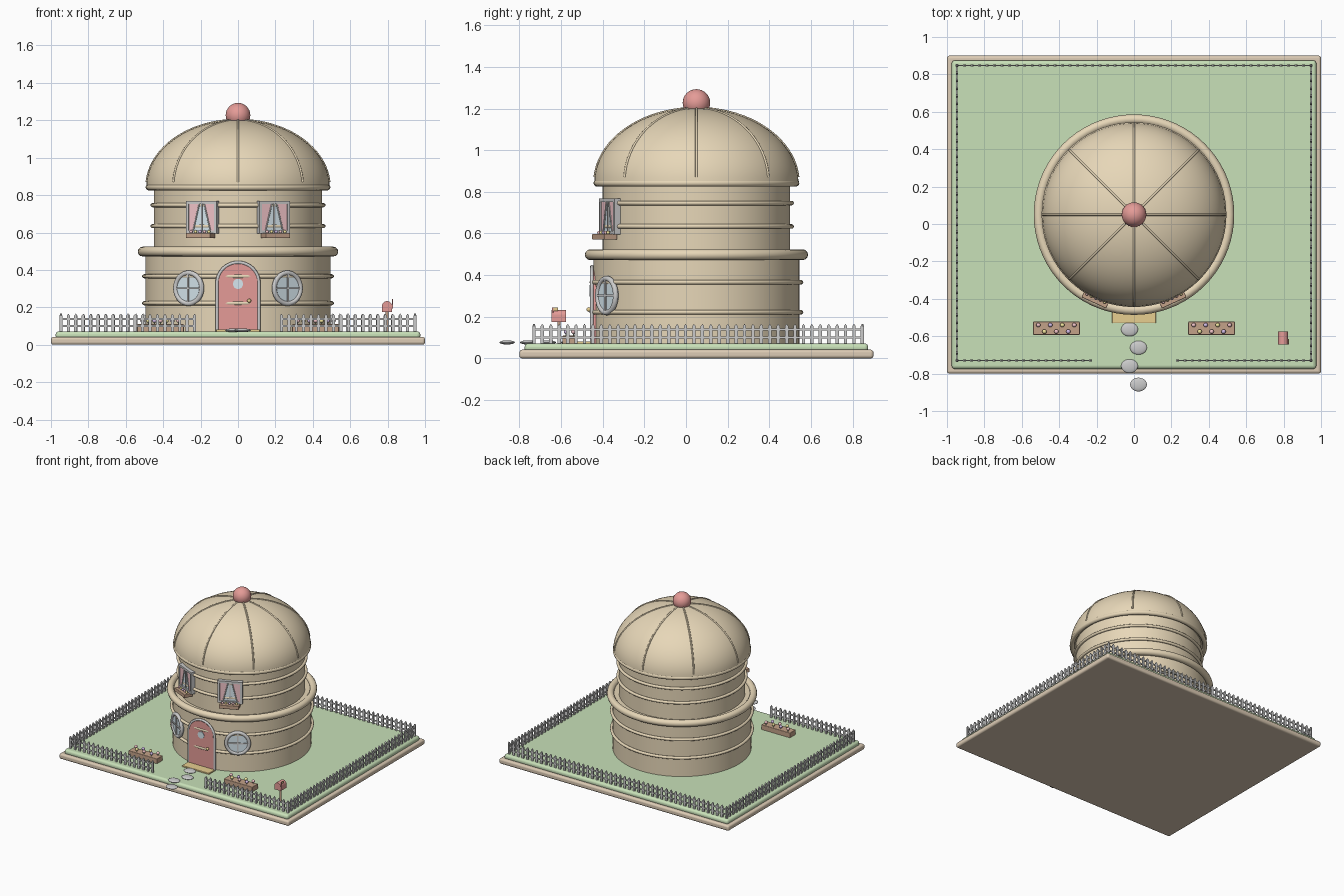
import bpy, bmesh, math
from math import sin, cos, pi, radians
from mathutils import Matrix, Vector

if "Cube" in bpy.data.objects:
    bpy.data.objects.remove(bpy.data.objects["Cube"])

CY = 0.05                                   # house axis sits at y = 0.05
HOUSE = Matrix.Translation((0, CY, 0))
T, S = Matrix.Translation, lambda x, y, z: Matrix.Diagonal((x, y, z, 1))
R = Matrix.Rotation


def mat(name, *c):
    m = bpy.data.materials.new(name)
    m.diffuse_color = (*c, 1)
    m.use_nodes = True
    m.node_tree.nodes["Principled BSDF"].inputs["Base Color"].default_value = m.diffuse_color
    return m


BEIGE = mat("beige", .80, .68, .48)
SLAB = mat("slab", .72, .60, .46)
GREEN = mat("grass", .58, .75, .48)
RED = mat("red", .78, .33, .31)
GLASS = mat("glass", .68, .80, .86)
BROWN = mat("brown", .55, .36, .25)
MAT = mat("straw", .80, .62, .28)
PINK = mat("pink", .88, .55, .58)
YELLOW = mat("yellow", .9, .8, .35)
VIOLET = mat("violet", .65, .5, .8)


def add(name, bm, m=None, M=Matrix(), bevel=0):
    bmesh.ops.recalc_face_normals(bm, faces=bm.faces)
    me = bpy.data.meshes.new(name)
    bm.to_mesh(me)
    bm.free()
    ob = bpy.data.objects.new(name, me)
    bpy.context.collection.objects.link(ob)
    ob.matrix_world = M
    if m:
        me.materials.append(m)
    if bevel:
        b = ob.modifiers.new("bevel", 'BEVEL')
        b.width, b.segments = bevel, 4
    bpy.ops.object.select_all(action='DESELECT')
    bpy.context.view_layer.objects.active = ob
    ob.select_set(True)
    bpy.ops.object.shade_smooth_by_angle(angle=radians(35))
    return ob


def box(name, lo, hi, m=None, M=Matrix(), bevel=0):
    bm = bmesh.new()
    lo, hi = Vector(lo), Vector(hi)
    bmesh.ops.create_cube(bm, size=1, matrix=T((lo + hi) / 2) @ S(*(hi - lo)))
    return add(name, bm, m, M, bevel)


def ball(name, c, r, m=None, M=Matrix(), seg=24):
    bm = bmesh.new()
    r = r if isinstance(r, tuple) else (r, r, r)
    bmesh.ops.create_uvsphere(bm, u_segments=seg, v_segments=seg // 2, radius=1, matrix=T(c) @ S(*r))
    return add(name, bm, m, M)


def rod(name, a, b, r, m=None, M=Matrix(), seg=32):
    a, b = Vector(a), Vector(b)
    bm = bmesh.new()
    q = (b - a).to_track_quat('Z', 'Y').to_matrix().to_4x4()
    bmesh.ops.create_cone(bm, cap_ends=True, segments=seg, radius1=r, radius2=r,
                          depth=(b - a).length, matrix=T((a + b) / 2) @ q)
    return add(name, bm, m, M)


def lathe(name, prof, m, M=HOUSE, seg=72):
    bm = bmesh.new()
    vs = [bm.verts.new((r, 0, z)) for r, z in prof]
    es = [bm.edges.new(p) for p in zip(vs, vs[1:])]
    bmesh.ops.spin(bm, geom=vs + es, axis=(0, 0, 1), cent=(0, 0, 0), steps=seg, angle=2 * pi)
    bmesh.ops.remove_doubles(bm, verts=bm.verts, dist=1e-5)
    return add(name, bm, m, M)


def ring(name, rad, minor, z, m=None, M=HOUSE, seg=72):
    prof = [(rad + minor * cos(2 * pi * i / 12), z + minor * sin(2 * pi * i / 12)) for i in range(13)]
    return lathe(name, prof, m, M, seg)


def tube(name, pts, r, m=None, M=Matrix()):
    cu = bpy.data.curves.new(name, 'CURVE')
    cu.dimensions, cu.bevel_depth, cu.bevel_resolution, cu.use_fill_caps = '3D', r, 2, True
    sp = cu.splines.new('POLY')
    sp.points.add(len(pts) - 1)
    for p, co in zip(sp.points, pts):
        p.co = (*co, 1)
    ob = bpy.data.objects.new(name, cu)
    bpy.context.collection.objects.link(ob)
    ob.matrix_world = M
    if m:
        cu.materials.append(m)


def plate(name, pts, y0, y1, m=None, M=Matrix()):
    """Outline in x,z pushed from y0 to y1."""
    bm = bmesh.new()
    f = bm.faces.new([bm.verts.new((x, y0, z)) for x, z in pts])
    g = bmesh.ops.extrude_face_region(bm, geom=[f])["geom"]
    bmesh.ops.translate(bm, vec=(0, y1 - y0, 0), verts=[v for v in g if isinstance(v, bmesh.types.BMVert)])
    return add(name, bm, m, M)


# Plot of land
box("base_slab", (-1, -.8, 0), (1, .9, .042), SLAB, bevel=.014)
box("lawn", (-.975, -.775, .03), (.975, .875, .072), GREEN, bevel=.018)

# House body and dome
lathe("lower_wall", [(0, .06), (.495, .06), (.495, .5), (0, .5)], BEIGE)
lathe("upper_wall", [(0, .48), (.45, .48), (.45, .85), (0, .85)], BEIGE)
ring("floor_ledge", .51, .026, .498, BEIGE)
for i, (r, z) in enumerate([(.502, .222), (.502, .366), (.457, .634), (.457, .746)]):
    ring(f"wall_band_{i}", r, .011, z, BEIGE)
arc = [(.49 * cos(pi / 2 * i / 20), .842 + .36 * sin(pi / 2 * i / 20)) for i in range(21)]
lathe("dome", [(0, .842)] + arc, BEIGE)
ring("dome_rim", .477, .017, .842, BEIGE)
for k in range(8):
    tube(f"dome_rib_{k}", [(r, 0, z) for r, z in arc[1:]], .006, BEIGE, HOUSE @ R(k * pi / 4, 4, 'Z'))
ball("roof_finial", (0, 0, 1.227), .066, RED, HOUSE, 32)

# Door
half = [(cos(pi * i / 24), sin(pi * i / 24)) for i in range(25)]
plate("door", [(-.108, .07), (.108, .07)] + [(.108 * c, .325 + .108 * s) for c, s in half], -.458, -.40, RED)
tube("door_arch", [(.112, -.452, .07)] + [(.112 * c, -.452, .328 + .112 * s) for c, s in half] + [(-.112, -.452, .07)], .009)
rod("door_pane", (0, -.45, .325), (0, -.463, .325), .027, GLASS)
ball("door_knob", (.06, -.467, .235), .011, MAT)
box("doormat", (-.118, -.53, .065), (.118, -.44, .082), MAT, bevel=.004)

# Windows, left and right
for side, s in (("left", -1), ("right", 1)):
    M = HOUSE @ R(s * radians(31.5), 4, 'Z') @ T((0, -.505, .302))
    rod(f"{side}_round_glass", (0, .04, 0), (0, -.004, 0), .082, GLASS, M, 48)
    ring(f"{side}_round_frame", .082, .013, 0, None, M @ R(pi / 2, 4, 'X'), 48)
    box(f"{side}_round_bar_v", (-.005, -.011, -.08), (.005, 0, .08), None, M)
    box(f"{side}_round_bar_h", (-.08, -.011, -.005), (.08, 0, .005), None, M)

    M = HOUSE @ R(s * radians(24.5), 4, 'Z') @ T((0, -.46, .682))
    box(f"{side}_upper_glass", (-.08, -.004, -.076), (.08, .05, .076), GLASS, M)
    for t in (-1, 1):
        box(f"{side}_upper_frame_v{t}", (t * .082 - .008, -.014, -.084), (t * .082 + .008, .05, .084), None, M)
        box(f"{side}_upper_frame_h{t}", (-.09, -.014, t * .078 - .008), (.09, .03, t * .078 + .008), None, M)
        plate(f"{side}_curtain_{t}", [(t * .074, .07), (t * .015, .07), (t * .05, -.07), (t * .074, -.07)],
              -.008, -.003, PINK, M)
        tube(f"{side}_curtain_hem_{t}", [(t * .015, -.008, .07), (t * .05, -.008, -.07)], .004, None, M)
    box(f"{side}_upper_bar", (-.004, -.01, -.076), (.004, 0, .076), None, M)
    box(f"{side}_window_box", (-.072, -.058, -.112), (.072, .01, -.084), BROWN, M, .003)
    for j in range(5):
        ball(f"{side}_box_flower_{j}", (-.052 + .026 * j, -.03, -.078), .009, (PINK, YELLOW, VIOLET)[j % 3], M, 12)

    # Garden planter with flowers
    x = s * .415
    box(f"{side}_planter", (x - .125, -.593, .066), (x + .125, -.522, .11), BROWN, bevel=.004)
    for j in range(7):
        p = Vector((x - .096 + .032 * j, -.54 if j % 2 == 0 else -.575, .11))
        rod(f"{side}_stem_{j}", p, p + Vector((0, 0, .015)), .003, GREEN, seg=8)
        ball(f"{side}_flower_{j}", p + Vector((0, 0, .019)), .012, (PINK, YELLOW, VIOLET)[j % 3], seg=12)

# Stepping stones
for i in range(4):
    ball(f"stepping_stone_{i}", (-.024 + .048 * (i % 2), -.563 - .0985 * i, .077), (.045, .037, .01))


# Picket fence
def fence(name, a, b):
    a, b = Vector(a), Vector(b)
    L, d = (b - a).length, (b - a).normalized()
    M = T((a.x, a.y, 0)) @ R(math.atan2(d.y, d.x), 4, 'Z')
    n = round(L / .04)
    bm = bmesh.new()
    for i in range(n + 1):
        x, w = L * i / n, .008
        out = [(x - w, .068), (x + w, .068), (x + w, .155), (x, .166), (x - w, .155)]
        lo, hi = ([bm.verts.new((u, y, z)) for u, z in out] for y in (-.005, .005))
        bm.faces.new(lo)
        bm.faces.new(hi)
        for k in range(5):
            bm.faces.new((lo[k], lo[k - 1], hi[k - 1], hi[k]))
    for z in (.1, .138):
        bmesh.ops.create_cube(bm, size=1, matrix=T((L / 2, 0, z)) @ S(L, .007, .01))
    add(name, bm, None, M)


fence("fence_front_left", (-.947, -.73), (-.232, -.73))
fence("fence_front_right", (.232, -.73), (.947, -.73))
fence("fence_back", (-.947, .847), (.947, .847))
fence("fence_left", (-.947, -.73), (-.947, .847))
fence("fence_right", (.947, -.73), (.947, .847))

# Mailbox
rod("mailbox_post", (.797, -.61, .06), (.797, -.61, .19), .008, BROWN, seg=16)
plate("mailbox", [(.77, .175), (.824, .175)] + [(.797 + .027 * c, .206 + .027 * s) for c, s in half], -.645, -.575, RED)
box("mailbox_flag_arm", (.823, -.643, .195), (.828, -.635, .245), RED)
box("mailbox_flag", (.823, -.643, .228), (.828, -.615, .245), MAT)
